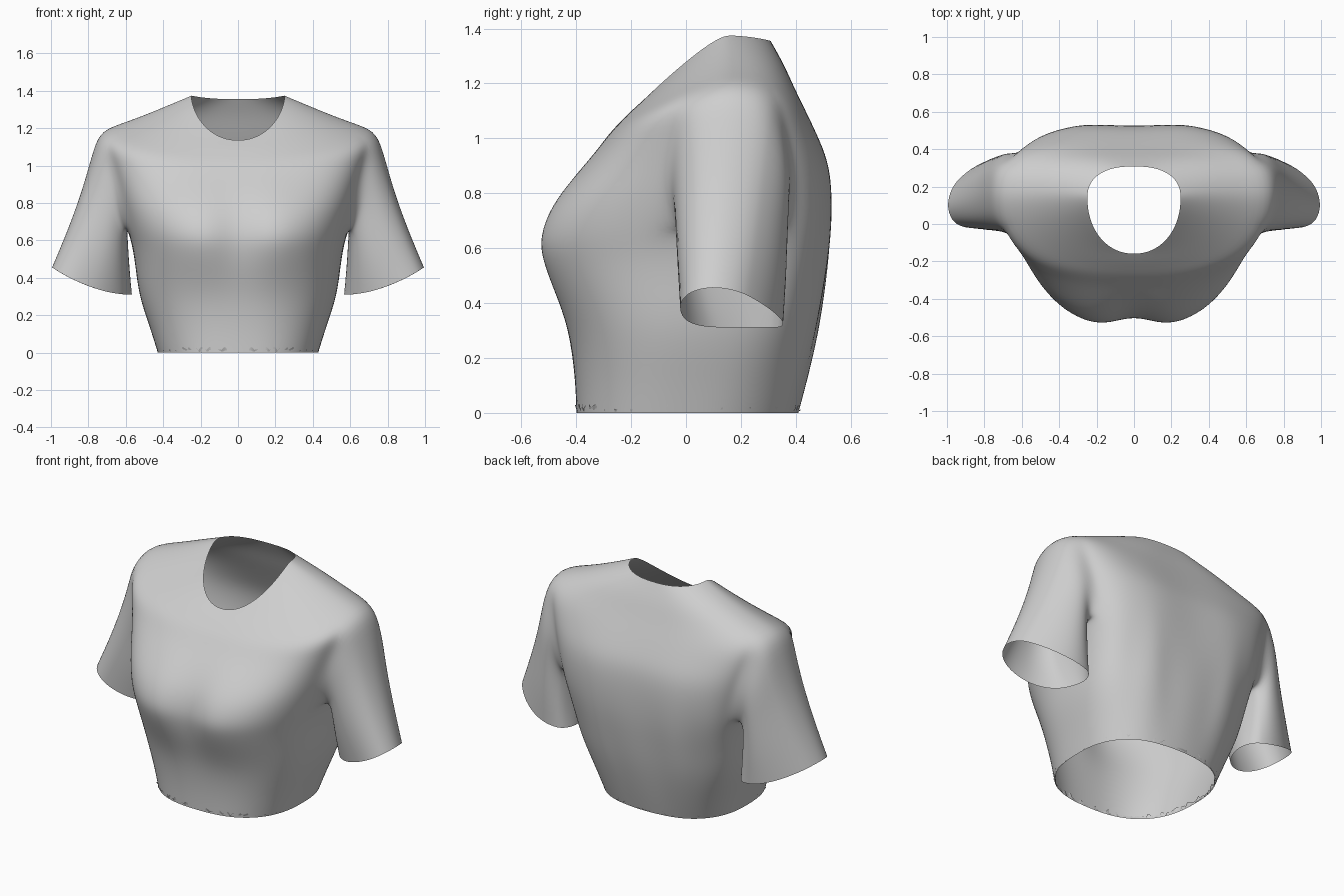
import bpy, bmesh, math, random
from mathutils import Vector

cube = bpy.data.objects.get("Cube")
if cube:
    bpy.data.objects.remove(cube)

fabric = bpy.data.materials.new("grey_fabric")
fabric.use_nodes = True
GREY = (0.62, 0.62, 0.62, 1)
fabric.diffuse_color = GREY
fabric.node_tree.nodes["Principled BSDF"].inputs["Base Color"].default_value = GREY

# Body rings from hem to neckline:
# half width, side y, side z, front y, front z, back y, back z
RINGS = [
    (.43, .02, 0, -.40, 0, .41, 0),
    (.47, .04, .13, -.405, .13, .445, .13),
    (.53, .07, .30, -.43, .30, .485, .30),
    (.548, .10, .45, -.50, .45, .51, .45),
    (.565, .13, .57, -.55, .56, .53, .58),
    (.595, .15, .67, -.56, .64, .54, .70),
    (.63, .15, .80, -.515, .75, .54, .82),
    (.665, .15, .93, -.42, .86, .525, .92),
    (.705, .15, 1.07, -.335, .95, .485, 1.01),
    (.735, .15, 1.195, -.28, 1.02, .44, 1.10),
    (.60, .15, 1.235, -.24, 1.06, .40, 1.18),
    (.42, .15, 1.305, -.20, 1.10, .36, 1.27),
    (.25, .14, 1.375, -.16, 1.135, .31, 1.355),
]
COLS = 20                      # columns from front centre to back centre
HOLE_ROWS, HOLE_COLS = (5, 9), (8, 13)

# Sleeve rings: lower x, lower z, upper x, upper z, y half width
SLEEVE = [
    (.585, .60, .775, 1.095, .22),
    (.578, .51, .83, .89, .21),
    (.568, .41, .91, .67, .20),
    (.555, .31, 1.0, .46, .18),
]


def body_point(ring, angle):
    """Point on a body ring; angle 0 is the front centre, pi the back centre."""
    w, ys, zs, yf, zf, yb, zb = ring
    c = math.cos(angle)
    if w < .3:                                   # neckline is close to an oval
        power = .95 if c > 0 else .85
    else:                                        # the upper back is boxier
        power = .8 if c > 0 else .8 - .17 * min(1, zs / .6)
    x = w * abs(math.sin(angle)) ** power
    k = abs(c) ** power
    if c > 0:
        y, z = ys + (yf - ys) * k, zs + (zf - zs) * k ** 1.2
        # hollow between the two sides of the chest
        y += .07 * math.exp(-(x / .11) ** 2 - ((z - .64) / .2) ** 2)
    else:
        y, z = ys + (yb - ys) * k, zs + (zb - zs) * k * k
        # hollow along the spine and soft hanging folds
        y -= .02 * math.exp(-(x / .15) ** 2 - ((z - .8) / .35) ** 2)
        y += .008 * k * math.cos(x * 24) * math.exp(-((z - .4) / .3) ** 2)
    return Vector((x, y, z))


def finish(bm, name, levels):
    mesh = bpy.data.meshes.new(name)
    bm.to_mesh(mesh)
    bm.free()
    obj = bpy.data.objects.new(name, mesh)
    bpy.context.collection.objects.link(obj)
    mesh.materials.append(fabric)
    for poly in mesh.polygons:
        poly.use_smooth = True
    mirror = obj.modifiers.new("Mirror", 'MIRROR')
    mirror.use_clip = True
    if levels:
        sub = obj.modifiers.new("Subdivision", 'SUBSURF')
        sub.levels = sub.render_levels = levels


# Shirt body, one half, with an armhole left open
bm = bmesh.new()
grid = [[bm.verts.new(body_point(r, math.pi * j / COLS)) for j in range(COLS + 1)]
        for r in RINGS]
(r0, r1), (c0, c1) = HOLE_ROWS, HOLE_COLS
for i in range(len(RINGS) - 1):
    for j in range(COLS):
        if not (r0 <= i < r1 and c0 <= j < c1):
            bm.faces.new((grid[i][j], grid[i][j + 1], grid[i + 1][j + 1], grid[i + 1][j]))

# Sleeve grown out of the armhole edge, its outer side swinging forward
loop = ([grid[r0][j] for j in range(c0, c1)] + [grid[i][c1] for i in range(r0, r1)]
        + [grid[r1][j] for j in range(c1, c0, -1)] + [grid[i][c0] for i in range(r1, r0, -1)])
phis = [math.atan2((v.co.y - .15) / .22, (v.co.z - .92) / .26) for v in loop]
for n, (lx, lz, ux, uz, half) in enumerate(SLEEVE):
    ring = []
    for phi in phis:
        t = (1 + math.cos(phi)) / 2
        sag = .013 * n * math.sin(phi) ** 2
        y = .165 + half * math.sin(phi) - .023 * n * math.cos(phi)
        ring.append(bm.verts.new((lx + (ux - lx) * t, y, lz + (uz - lz) * t - sag)))
    for k in range(len(loop)):
        m = (k + 1) % len(loop)
        bm.faces.new((loop[k], loop[m], ring[m], ring[k]))
    loop = ring
bmesh.ops.delete(bm, geom=[v for v in bm.verts if not v.link_faces], context='VERTS')
finish(bm, "shirt", 2)

# Ragged turned-in hem strip, with some tips poking through
random.seed(4)
bm = bmesh.new()
STEPS = 90
pairs = []
for j in range(STEPS + 1):
    p = body_point(RINGS[0], math.pi * j / STEPS)
    s = random.uniform(.975, 1.02)
    low = bm.verts.new((p.x * .985, p.y * .985, 0))
    high = bm.verts.new((p.x * s, p.y * s, random.uniform(.01, .035)))
    pairs.append((low, high))
for (a, b), (c, d) in zip(pairs, pairs[1:]):
    bm.faces.new((a, c, d, b))
finish(bm, "hem_fold", 0)
